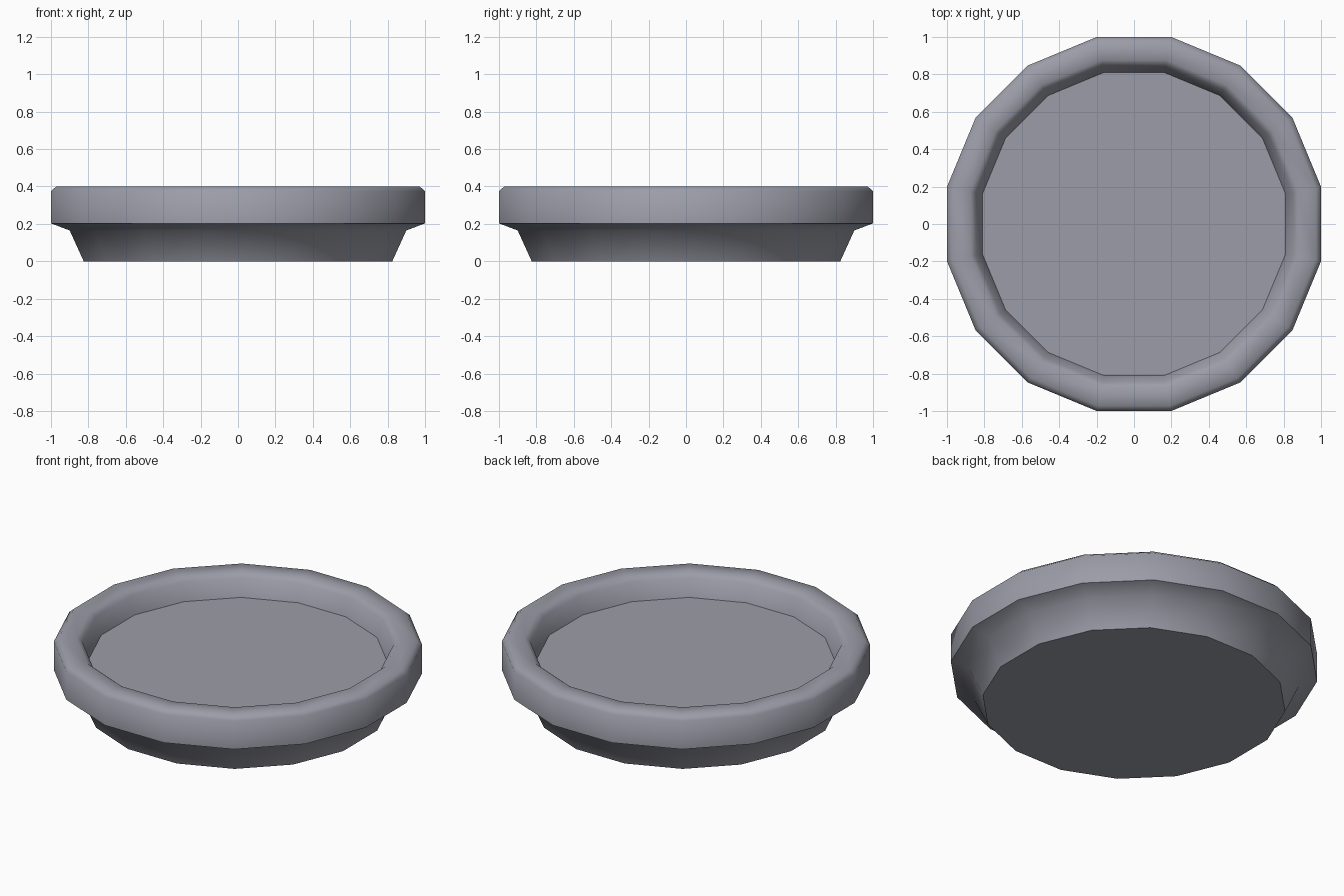
import bpy, bmesh, math

if "Cube" in bpy.data.objects:
    bpy.data.objects.remove(bpy.data.objects["Cube"])

SIDES = 16
K = 1 / math.cos(math.pi / SIDES)   # apothem to corner radius


def material(name, rgb):
    m = bpy.data.materials.new(name)
    m.diffuse_color = (*rgb, 1)
    m.use_nodes = True
    m.node_tree.nodes["Principled BSDF"].inputs["Base Color"].default_value = m.diffuse_color
    return m


grey = material("blue grey", (0.33, 0.335, 0.39))

# Dish profile as (apothem, height), from base up, over the rim and down to the floor
profile = [(0.825, 0), (0.90, 0.165), (1.0, 0.203), (1.0, 0.375), (0.972, 0.4),
           (0.875, 0.4), (0.845, 0.375), (0.81, 0.27)]

bm = bmesh.new()
rings = []
for r, z in profile:
    rings.append([bm.verts.new((r * K * math.cos((i + 0.5) * math.tau / SIDES),
                                r * K * math.sin((i + 0.5) * math.tau / SIDES), z))
                  for i in range(SIDES)])
for a, b in zip(rings, rings[1:]):
    for i in range(SIDES):
        j = (i + 1) % SIDES
        bm.faces.new((a[i], a[j], b[j], b[i]))
# Flat underside and recessed floor
bm.faces.new(rings[0][::-1])
bm.faces.new(rings[-1])
bmesh.ops.recalc_face_normals(bm, faces=bm.faces)

mesh = bpy.data.meshes.new("round_dish")
bm.to_mesh(mesh)
bm.free()
mesh.materials.append(grey)
dish = bpy.data.objects.new("round_dish", mesh)
bpy.context.collection.objects.link(dish)

# Smooth sides with crisp floor, foot and rim edges
bpy.context.view_layer.objects.active = dish
dish.select_set(True)
bpy.ops.object.shade_smooth_by_angle(angle=math.radians(50))
